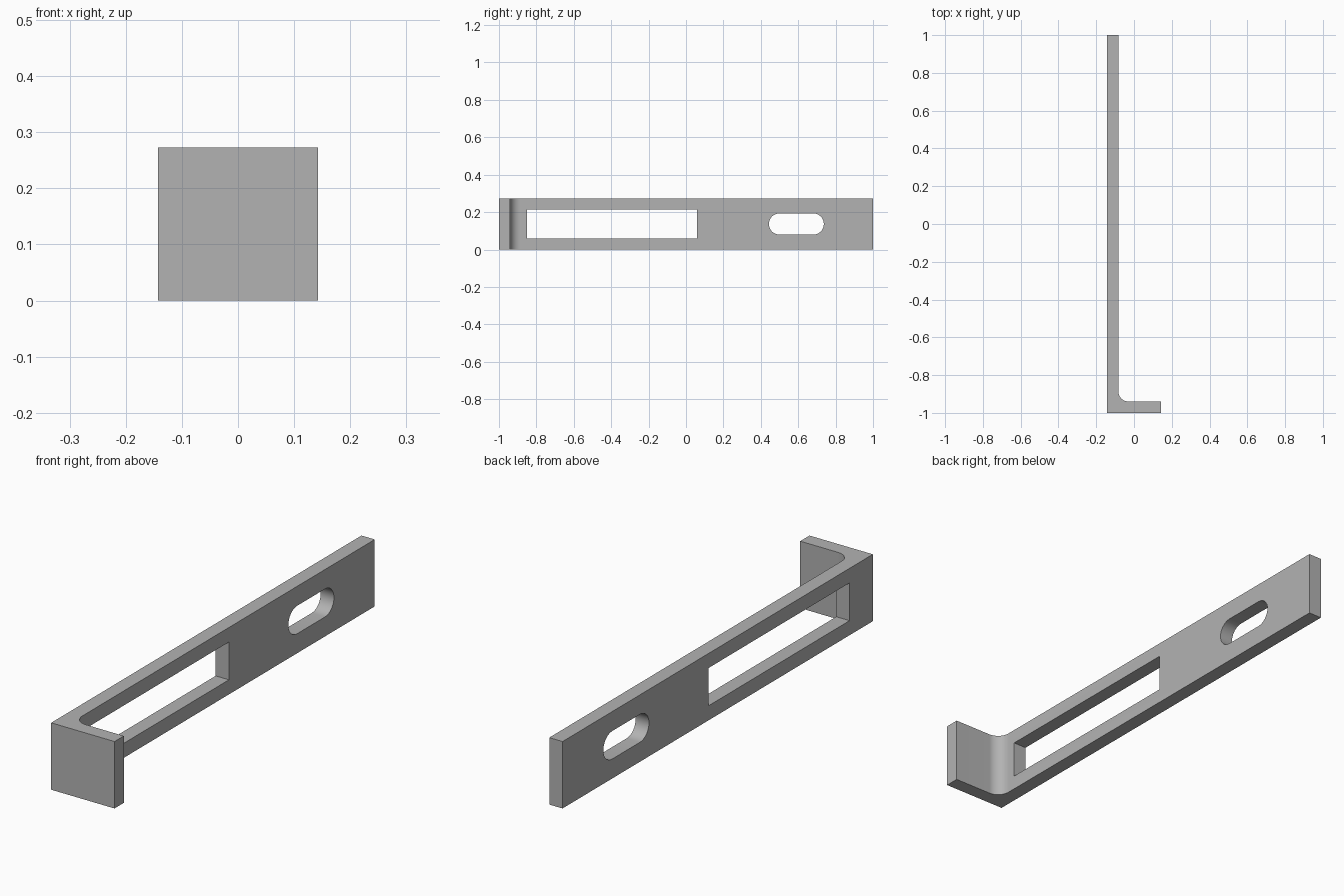
import bpy
import bmesh
from math import cos, sin, pi, radians
from mathutils import Vector

cube = bpy.data.objects.get("Cube")
if cube:
    bpy.data.objects.remove(cube, do_unlink=True)

HALF_W, HALF_L, HEIGHT = 0.143, 1.0, 0.273
THICK, FILLET = 0.06, 0.055
MID_Z = HEIGHT / 2

steel = bpy.data.materials.new("plain grey")
steel.use_nodes = True
grey = (0.45, 0.45, 0.45, 1)
steel.diffuse_color = grey
steel.node_tree.nodes["Principled BSDF"].inputs["Base Color"].default_value = grey


def arc(cx, cy, radius, start, end, steps=16):
    angles = [radians(start + (end - start) * i / steps) for i in range(steps + 1)]
    return [(cx + radius * cos(a), cy + radius * sin(a)) for a in angles]


def extrude(name, points, direction):
    """Make a solid by extruding a closed loop of 3D points."""
    bm = bmesh.new()
    face = bm.faces.new([bm.verts.new(p) for p in points])
    result = bmesh.ops.extrude_face_region(bm, geom=[face])
    moved = [g for g in result["geom"] if isinstance(g, bmesh.types.BMVert)]
    bmesh.ops.translate(bm, verts=moved, vec=Vector(direction))
    bmesh.ops.recalc_face_normals(bm, faces=bm.faces)
    mesh = bpy.data.meshes.new(name)
    bm.to_mesh(mesh)
    bm.free()
    mesh.materials.append(steel)
    obj = bpy.data.objects.new(name, mesh)
    bpy.context.collection.objects.link(obj)
    return obj


# L-shaped bracket with a rounded inner corner
inner_x, inner_y = -HALF_W + THICK, -HALF_L + THICK
profile = [(-HALF_W, HALF_L), (-HALF_W, -HALF_L), (HALF_W, -HALF_L), (HALF_W, inner_y)]
profile += arc(inner_x + FILLET, inner_y + FILLET, FILLET, 270, 180)
profile += [(inner_x, HALF_L)]
bracket = extrude("bracket", [(x, y, 0) for x, y in profile], (0, 0, HEIGHT))

# Openings through the long arm: square-cornered window and round-ended slot
window = [(-0.85, MID_Z - 0.077), (0.06, MID_Z - 0.077),
          (0.06, MID_Z + 0.077), (-0.85, MID_Z + 0.077)]
slot_r = 0.057
slot = arc(0.68, MID_Z, slot_r, -90, 90) + arc(0.5, MID_Z, slot_r, 90, 270)

cutters = []
for name, outline in (("window_cutter", window), ("slot_cutter", slot)):
    cutter = extrude(name, [(-HALF_W - 0.05, y, z) for y, z in outline], (THICK + 0.1, 0, 0))
    cutter.hide_render = True
    cutters.append(cutter)
    cut = bracket.modifiers.new(name, "BOOLEAN")
    cut.operation, cut.solver, cut.object = "DIFFERENCE", "EXACT", cutter

# Apply the cuts and discard the cutters
bpy.context.view_layer.objects.active = bracket
bpy.ops.object.select_all(action="DESELECT")
bracket.select_set(True)
for modifier in list(bracket.modifiers):
    bpy.ops.object.modifier_apply(modifier=modifier.name)
for cutter in cutters:
    bpy.data.objects.remove(cutter, do_unlink=True)
bpy.ops.object.shade_smooth_by_angle(angle=radians(30))
